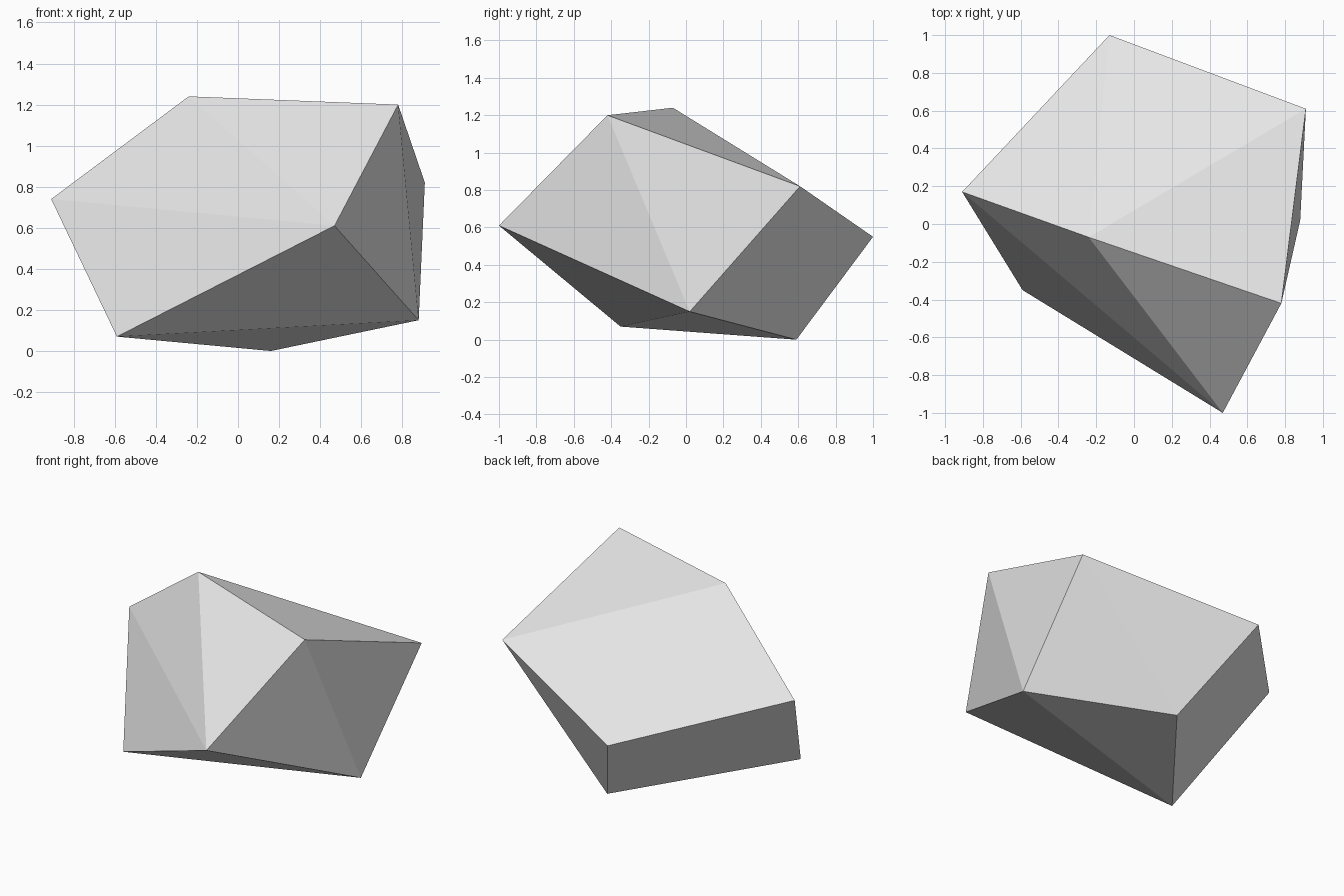
import bpy, bmesh

# Remove the default object
cube = bpy.data.objects.get("Cube")
if cube:
    bpy.data.objects.remove(cube, do_unlink=True)

# Plain stone grey
grey = (0.8, 0.8, 0.8, 1)
stone = bpy.data.materials.new("stone_grey")
stone.diffuse_color = grey
stone.use_nodes = True
stone.node_tree.nodes["Principled BSDF"].inputs["Base Color"].default_value = grey

# Corners of the faceted rock
top_peak, top_right = (-0.24, -0.07, 1.24), (0.78, -0.42, 1.2)
back_right, back = (0.91, 0.61, 0.82), (-0.13, 1.0, 0.55)
left_side, front = (-0.91, 0.17, 0.74), (0.47, -1.0, 0.61)
low_right, low_left = (0.88, 0.02, 0.15), (-0.59, -0.35, 0.07)
base = (0.16, 0.59, 0)

# Rock: flat-faced convex hull around the corners
bm = bmesh.new()
for corner in (top_peak, top_right, back_right, back, left_side,
               front, low_right, low_left, base):
    bm.verts.new(corner)
bmesh.ops.convex_hull(bm, input=bm.verts[:])
bmesh.ops.recalc_face_normals(bm, faces=bm.faces[:])
mesh = bpy.data.meshes.new("rock")
bm.to_mesh(mesh)
bm.free()
mesh.materials.append(stone)
rock = bpy.data.objects.new("rock", mesh)
bpy.context.collection.objects.link(rock)
